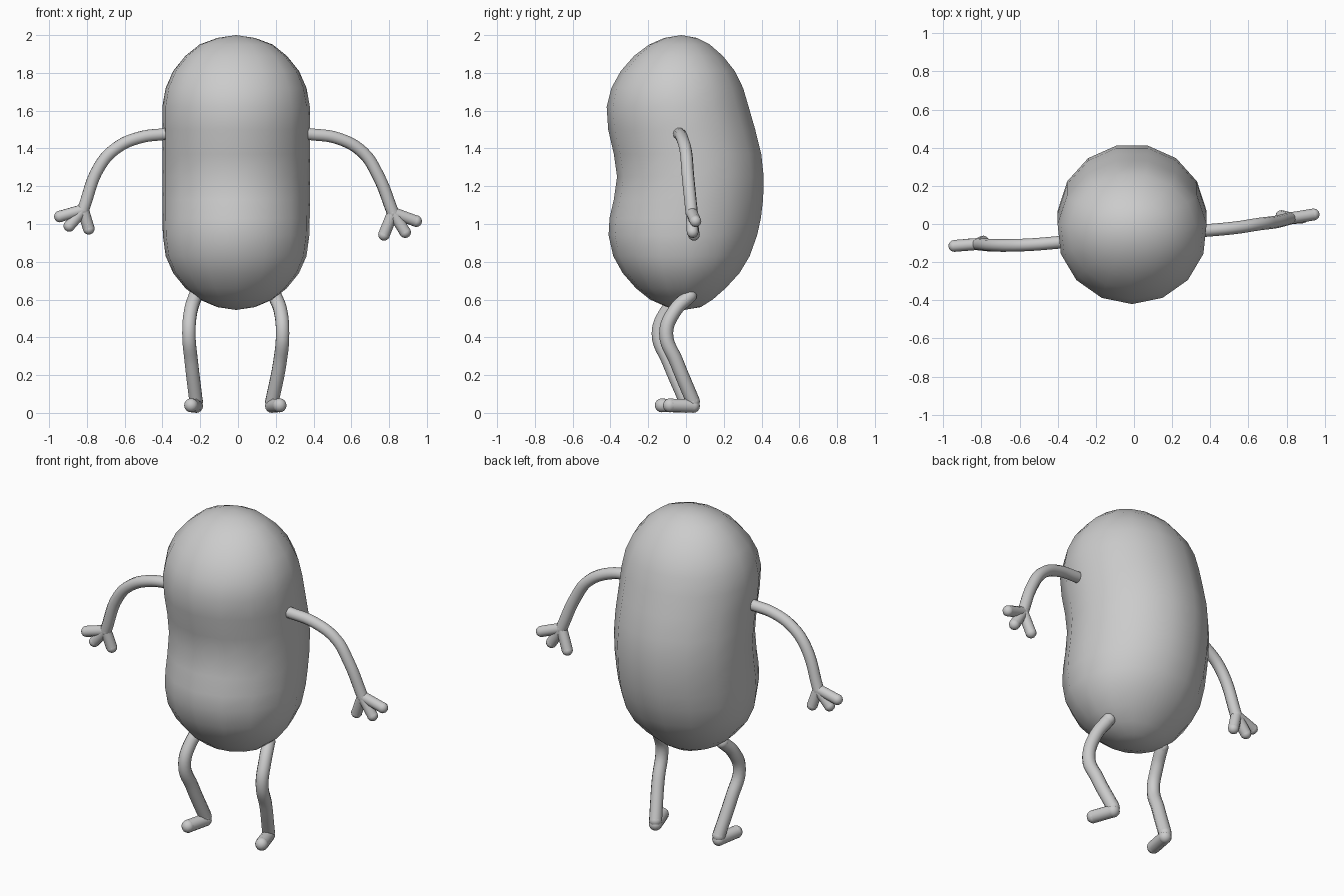
import bpy, bmesh, math
from mathutils import Vector, Matrix

cube = bpy.data.objects.get("Cube")
if cube:
    bpy.data.objects.remove(cube, do_unlink=True)

grey = bpy.data.materials.new("plain grey")
grey.use_nodes = True
COLOUR = (0.6, 0.6, 0.6, 1)
grey.diffuse_color = COLOUR
grey.node_tree.nodes["Principled BSDF"].inputs["Base Color"].default_value = COLOUR


def finish(name, bm):
    """Turn a bmesh into a smooth grey object."""
    bmesh.ops.recalc_face_normals(bm, faces=bm.faces)
    for f in bm.faces:
        f.smooth = True
    mesh = bpy.data.meshes.new(name)
    bm.to_mesh(mesh)
    bm.free()
    mesh.materials.clear()
    mesh.materials.append(grey)
    obj = bpy.data.objects.new(name, mesh)
    bpy.context.collection.objects.link(obj)
    return obj


def tube(name, points, radius):
    """Smooth round tube through the points, with ball ends."""
    curve = bpy.data.curves.new(name + "_path", "CURVE")
    curve.dimensions = "3D"
    curve.bevel_depth = radius
    curve.bevel_resolution = 3
    curve.resolution_u = 6
    spline = curve.splines.new("BEZIER")
    spline.bezier_points.add(len(points) - 1)
    for bp, p in zip(spline.bezier_points, points):
        bp.co = p
        bp.handle_left_type = bp.handle_right_type = "AUTO"
    path = bpy.data.objects.new(name + "_path", curve)
    bpy.context.collection.objects.link(path)
    dg = bpy.context.evaluated_depsgraph_get()
    mesh = bpy.data.meshes.new_from_object(path.evaluated_get(dg))
    bm = bmesh.new()
    bm.from_mesh(mesh)
    bpy.data.objects.remove(path, do_unlink=True)
    bpy.data.meshes.remove(mesh)
    for end in (points[0], points[-1]):
        bmesh.ops.create_uvsphere(bm, u_segments=12, v_segments=8, radius=radius,
                                  matrix=Matrix.Translation(end))
    return finish(name, bm)


# Bean body: rings of (height, front y, back y, half width)
SIDES = 15
rings = [
    (0.56, -0.10, 0.08, 0.10), (0.60, -0.19, 0.145, 0.195),
    (0.66, -0.265, 0.215, 0.27), (0.74, -0.335, 0.29, 0.335),
    (0.83, -0.385, 0.345, 0.375), (0.94, -0.41, 0.385, 0.39),
    (1.03, -0.405, 0.405, 0.392), (1.13, -0.382, 0.417, 0.393),
    (1.25, -0.365, 0.42, 0.393), (1.37, -0.382, 0.407, 0.393),
    (1.50, -0.412, 0.375, 0.393), (1.62, -0.42, 0.34, 0.393),
    (1.72, -0.395, 0.31, 0.375), (1.81, -0.345, 0.265, 0.335),
    (1.89, -0.275, 0.20, 0.27), (1.95, -0.195, 0.13, 0.195),
    (1.985, -0.115, 0.06, 0.10),
]
bm = bmesh.new()
loops = []
for z, front, back, half in rings:
    mid, depth = (front + back) / 2, (back - front) / 2
    loop = []
    for i in range(SIDES):
        a = 2 * math.pi * i / SIDES - math.pi / 2
        loop.append(bm.verts.new((-0.01 + half * math.cos(a),
                                  mid + depth * math.sin(a), z)))
    loops.append(loop)
for low, high in zip(loops, loops[1:]):
    for i in range(SIDES):
        j = (i + 1) % SIDES
        bm.faces.new((low[i], low[j], high[j], high[i]))
for loop, tip in ((loops[0], (-0.01, -0.01, 0.545)), (loops[-1], (-0.01, -0.025, 2.0))):
    pole = bm.verts.new(tip)
    for i in range(SIDES):
        bm.faces.new((loop[i], loop[(i + 1) % SIDES], pole))
finish("bean_body", bm)

# Arms: shoulder to wrist, then three fingers spreading from the wrist
arms = {
    "left": ([(0.37, -0.035, 1.477), (0.53, -0.02, 1.453), (0.66, 0.0, 1.38),
              (0.74, 0.01, 1.26), (0.82, 0.03, 1.06)],
             [(0.943, 0.05, 1.015), (0.885, 0.035, 0.957), (0.773, 0.042, 0.943)]),
    "right": ([(-0.38, -0.095, 1.477), (-0.52, -0.107, 1.458), (-0.64, -0.112, 1.405),
               (-0.73, -0.112, 1.31), (-0.82, -0.105, 1.075)],
              [(-0.943, -0.115, 1.04), (-0.893, -0.11, 0.99), (-0.79, -0.092, 0.975)]),
}
for side, (path, tips) in arms.items():
    tube(side + "_arm", path, 0.033)
    for finger, tip in zip(("outer", "middle", "inner"), tips):
        tube(f"{side}_{finger}_finger", [path[-1], tip], 0.031)

# Legs: hip to heel, then a short foot pointing forward
legs = {
    "left": ([(0.195, 0.02, 0.62), (0.225, -0.06, 0.54), (0.236, -0.105, 0.42),
              (0.222, -0.05, 0.27), (0.18, 0.037, 0.06)], (0.22, -0.085, 0.04)),
    "right": ([(-0.225, -0.03, 0.62), (-0.25, -0.10, 0.54), (-0.26, -0.145, 0.42),
               (-0.247, -0.09, 0.27), (-0.222, 0.0, 0.06)], (-0.248, -0.128, 0.04)),
}
for side, (path, toe) in legs.items():
    tube(side + "_leg", path, 0.037)
    heel = Vector(path[-1])
    heel.z = 0.037
    tube(side + "_foot", [heel, toe], 0.037)
